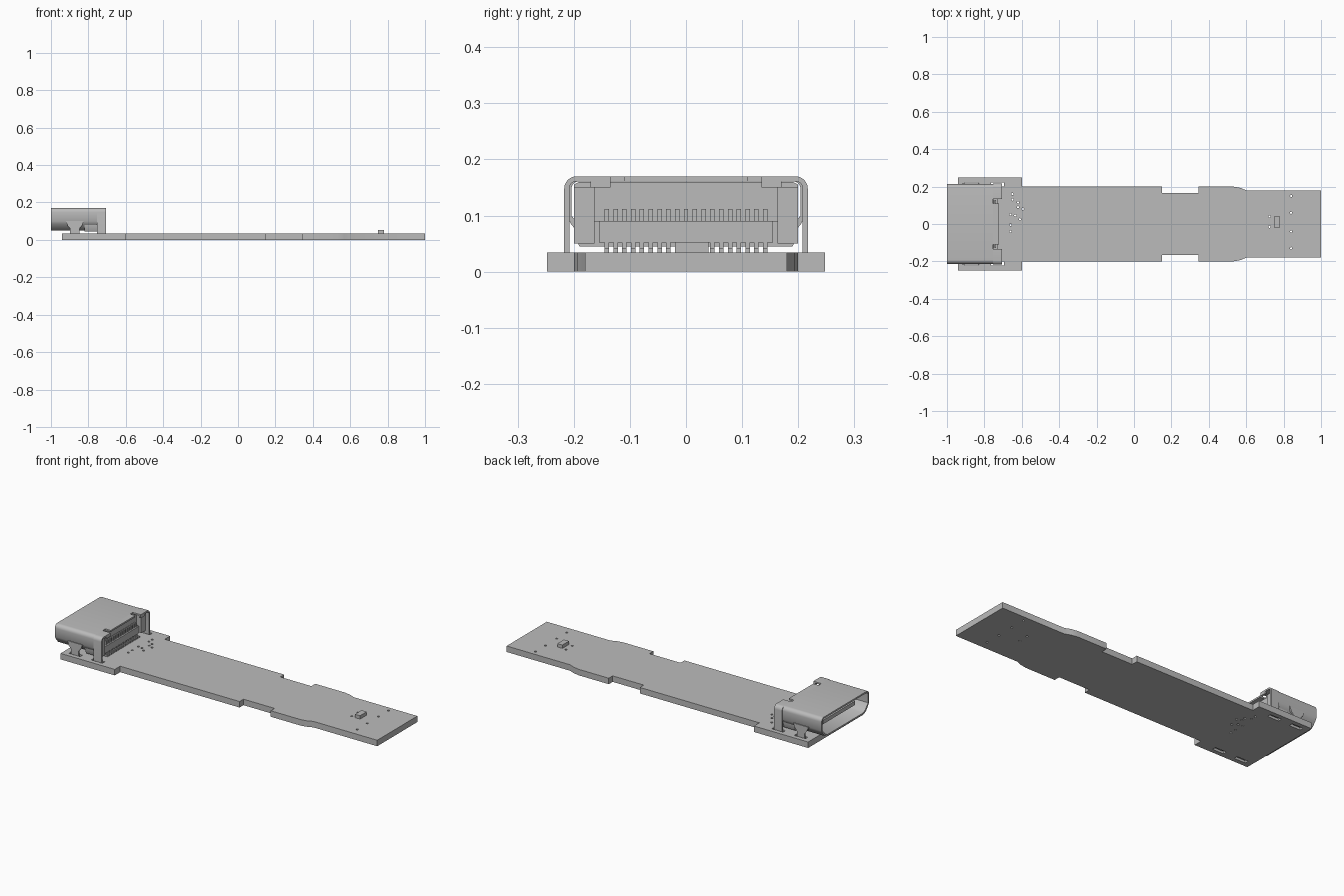
import bpy, bmesh, math
from mathutils import Matrix

cube = bpy.data.objects.get("Cube")
if cube:
    bpy.data.objects.remove(cube, do_unlink=True)

grey = bpy.data.materials.new("plain grey")
grey.use_nodes = True
colour = (0.5, 0.5, 0.5, 1)
grey.diffuse_color = colour
grey.node_tree.nodes["Principled BSDF"].inputs["Base Color"].default_value = colour

# Profile planes: columns place (u, v, depth) in the world
FLAT = Matrix.Identity(4)
ALONG_X = Matrix(((0, 0, 1, 0), (1, 0, 0, 0), (0, 1, 0, 0), (0, 0, 0, 1)))
ALONG_Y = Matrix(((1, 0, 0, 0), (0, 0, -1, 0), (0, 1, 0, 0), (0, 0, 0, 1)))


def finish(name, bm):
    bmesh.ops.remove_doubles(bm, verts=bm.verts, dist=1e-5)
    bmesh.ops.recalc_face_normals(bm, faces=bm.faces)
    mesh = bpy.data.meshes.new(name)
    bm.to_mesh(mesh)
    bm.free()
    mesh.materials.clear()
    mesh.materials.append(grey)
    mesh.shade_smooth()
    mesh.set_sharp_from_angle(angle=math.radians(30))
    obj = bpy.data.objects.new(name, mesh)
    bpy.context.collection.objects.link(obj)
    return obj


def extrude(name, loops, lo, hi, plane=FLAT):
    """Fill closed loops (inner ones become holes) and extrude from lo to hi."""
    curve = bpy.data.curves.new(name, 'CURVE')
    curve.dimensions, curve.fill_mode = '2D', 'BOTH'
    curve.extrude = (hi - lo) / 2
    for loop in loops:
        spline = curve.splines.new('POLY')
        spline.points.add(len(loop) - 1)
        for p, (u, v) in zip(spline.points, loop):
            p.co = (u, v, 0, 1)
        spline.use_cyclic_u = True
    temp = bpy.data.objects.new(name, curve)
    bpy.context.collection.objects.link(temp)
    graph = bpy.context.evaluated_depsgraph_get()
    mesh = bpy.data.meshes.new_from_object(temp.evaluated_get(graph))
    bm = bmesh.new()
    bm.from_mesh(mesh)
    bpy.data.objects.remove(temp)
    bpy.data.curves.remove(curve)
    bpy.data.meshes.remove(mesh)
    bm.transform(plane @ Matrix.Translation((0, 0, (lo + hi) / 2)))
    return finish(name, bm)


def boxes(name, items):
    """Boxes from (min corner, max corner) pairs as one object."""
    bm = bmesh.new()
    for a, b in items:
        size = [q - p for p, q in zip(a, b)]
        mid = [(p + q) / 2 for p, q in zip(a, b)]
        bmesh.ops.create_cube(bm, size=1, matrix=Matrix.Translation(mid)
                              @ Matrix.Diagonal((*size, 1)))
    return finish(name, bm)


def rect(u0, u1, v0, v1):
    return [(u0, v0), (u1, v0), (u1, v1), (u0, v1)]


def arc(cu, cv, r, a0, a1, n):
    angles = [math.radians(a0 + (a1 - a0) * i / n) for i in range(n + 1)]
    return [(cu + r * math.cos(a), cv + r * math.sin(a)) for a in angles]


def mirror(half):
    return half + [(-u, v) for u, v in reversed(half)]


# Circuit board with plated holes and leg slots
TOP = 0.034
edge = [(-0.94, -0.248), (-0.6, -0.248), (-0.6, -0.2), (0.15, -0.2),
        (0.15, -0.165), (0.345, -0.165), (0.345, -0.2), (0.53, -0.2),
        (0.57, -0.193), (0.6, -0.18), (1, -0.18)]
outline = edge + [(x, -y) for x, y in reversed(edge)]
vias = [(-.65, .16), (-.65, .13), (-.62, .115), (-.62, .09), (-.595, .08),
        (-.66, .05), (-.635, .045), (-.61, .025), (-.66, -.005), (-.66, -.04),
        (.725, .04), (.725, -.015),
        (.84, .15), (.84, .06), (.84, -.04), (.84, -.13)]
holes = [arc(x, y, 0.006, 0, 330, 11) for x, y in vias]
slots = [rect(x - 0.035, x + 0.035, s * 0.212 - 0.011, s * 0.212 + 0.011)
         for x in (-0.87, -0.73) for s in (-1, 1)]
extrude("circuit_board", [outline] + holes + slots, 0, TOP)

# Small chip near the far end
boxes("chip", [((0.748, -0.02, TOP), (0.78, 0.04, 0.053))])


# Connector shell: a hollow tube open toward the short end
def shell_profile(t):
    half = [(0.165 - t * 0.5, 0.05 + t), (0.185 - t * 0.7, 0.06 + t),
            (0.205 - t, 0.085 + t * 0.5), (0.213 - t, 0.1)]
    return mirror(half + arc(0.191, 0.148, 0.022 - t, 0, 90, 6))


SLOT_X = -0.755
extrude("connector_shell", [shell_profile(0), shell_profile(0.009)],
        -1, SLOT_X, ALONG_X)
boxes("shell_top_lip", [((SLOT_X, -0.11, 0.161), (-0.722, 0.11, 0.17))])

# Rear corner brackets with legs, and tapered front legs
for side, s in (("left", 1), ("right", -1)):
    outer = [(0.217, 0.008)] + arc(0.195, 0.148, 0.022, 0, 90, 6) + [(0.135, 0.17)]
    inner = [(0.135, 0.161)] + arc(0.195, 0.148, 0.013, 90, 0, 6) + [(0.208, 0.008)]
    bracket = [(s * u, v) for u, v in outer + inner]
    extrude("rear_bracket_" + side, [bracket], SLOT_X, -0.705, ALONG_X)
    leg = [(-0.92, 0.1), (-0.91, 0.075), (-0.897, 0.06), (-0.897, 0.008),
           (-0.848, 0.008), (-0.848, 0.06), (-0.835, 0.075), (-0.825, 0.1)]
    ys = sorted((-s * 0.208, -s * 0.217))
    extrude("front_leg_" + side, [leg], ys[0], ys[1], ALONG_Y)
    # Small hook folded in over the rear of the plastic body
    ya, yb = sorted((s * 0.135, s * 0.17))
    boxes("rear_hook_" + side, [((-0.715, ya, 0.15), (-0.705, yb, 0.165))])

# Plastic body: upper housing, stepped base with a recess, and tongue
upper = mirror([(0.165, 0.09), (0.2, 0.09), (0.2, 0.155), (0.19, 0.16)])
extrude("plastic_housing", [upper], -0.82, -0.75, ALONG_X)
base = mirror([(0.17, 0.045), (0.19, 0.045), (0.2, 0.07), (0.2, 0.09)])
extrude("plastic_base", [base], -0.82, -0.745, ALONG_X)
boxes("plastic_step", [((-0.75, -0.155, 0.052), (-0.73, 0.155, 0.09))]
      + [((-0.75, min(s * .163, s * .2), 0.05),
          (-0.722, max(s * .163, s * .2), 0.15)) for s in (-1, 1)])
boxes("tongue", [((-0.96, -0.145, 0.1), (-0.8, 0.145, 0.122))])

# Contact pins: bent tops on the step, feet on the board, strips on the tongue
pins = []
for i in range(19):
    y = (i - 9) * 0.0157
    pins += [((-0.752, y - 0.004, 0.088), (-0.738, y + 0.004, 0.112)),
             ((-0.75, y - 0.004, TOP), (-0.718, y + 0.004, 0.042)),
             ((-0.738, y - 0.004, 0.04), (-0.731, y + 0.004, 0.055)),
             ((-0.95, y - 0.004, 0.097), (-0.81, y + 0.004, 0.1))]
boxes("contact_pins", pins)
